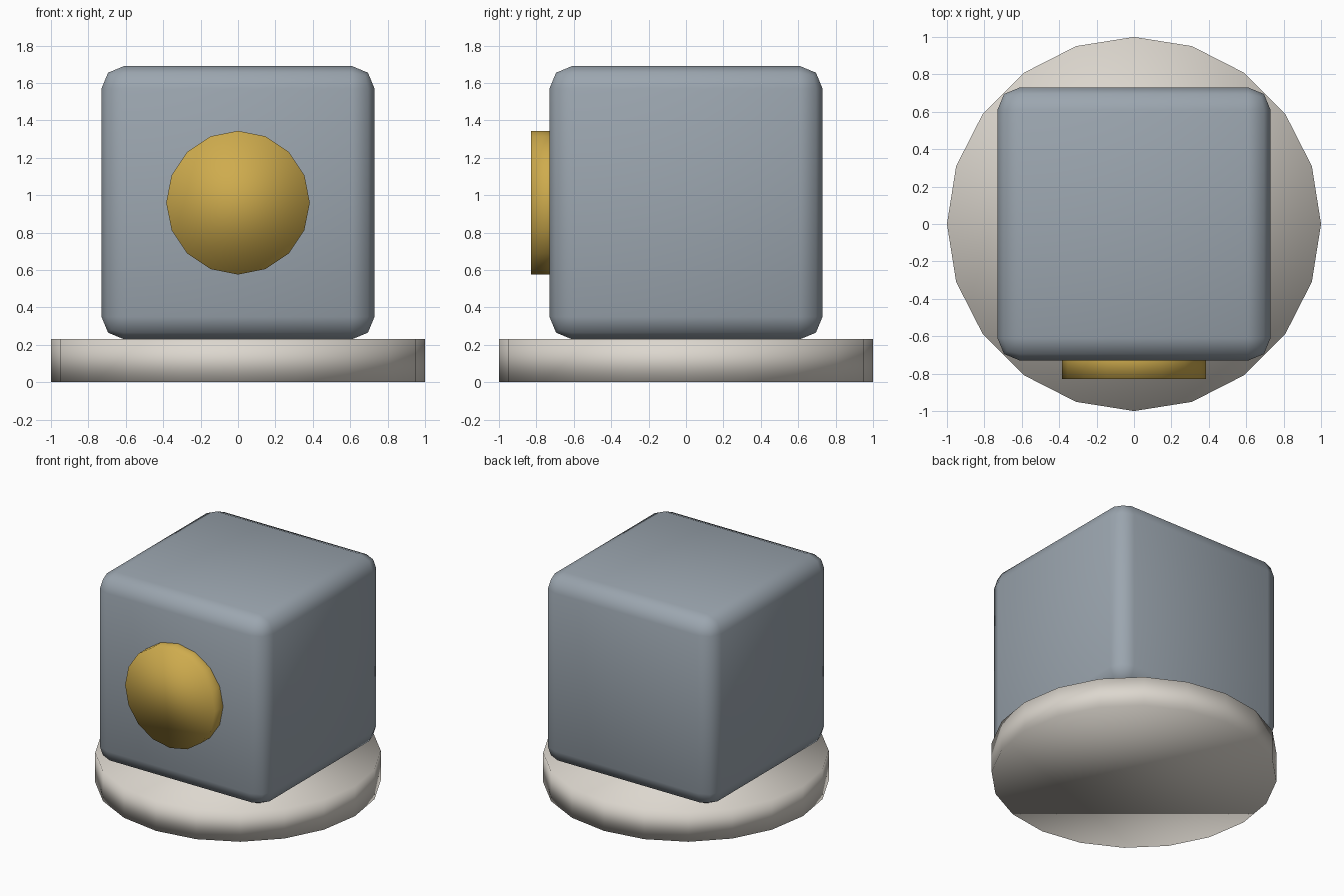
import bpy
import math

# Remove the default cube
default = bpy.data.objects.get("Cube")
if default:
    bpy.data.objects.remove(default, do_unlink=True)


def make_material(name, rgb):
    mat = bpy.data.materials.new(name)
    mat.use_nodes = True
    color = (*rgb, 1.0)
    mat.diffuse_color = color
    mat.node_tree.nodes["Principled BSDF"].inputs["Base Color"].default_value = color
    return mat


def finish(name, mat):
    obj = bpy.context.object
    obj.name = name
    obj.data.materials.append(mat)
    bpy.ops.object.shade_smooth()
    return obj


stone = make_material("warm white", (0.72, 0.68, 0.62))
slate = make_material("blue grey", (0.33, 0.38, 0.43))
gold = make_material("gold", (0.62, 0.41, 0.075))

BASE_HEIGHT = 0.23
SIZE = 1.46
CENTER_Z = BASE_HEIGHT + SIZE / 2

# Round foot under the block
bpy.ops.mesh.primitive_cylinder_add(
    vertices=20, radius=1.0, depth=BASE_HEIGHT,
    location=(0, 0, BASE_HEIGHT / 2), rotation=(0, 0, math.pi / 2))
finish("round_base", stone)

# Block with rounded edges
bpy.ops.mesh.primitive_cube_add(size=SIZE, location=(0, 0, CENTER_Z))
block = finish("rounded_block", slate)
bevel = block.modifiers.new("rounded edges", "BEVEL")
bevel.width = 0.12
bevel.segments = 2

# Disc set into the front face
bpy.ops.mesh.primitive_cylinder_add(
    vertices=16, radius=0.384, depth=0.2,
    location=(0, -SIZE / 2, CENTER_Z), rotation=(math.pi / 2, 0, 0))
finish("front_disc", gold)
